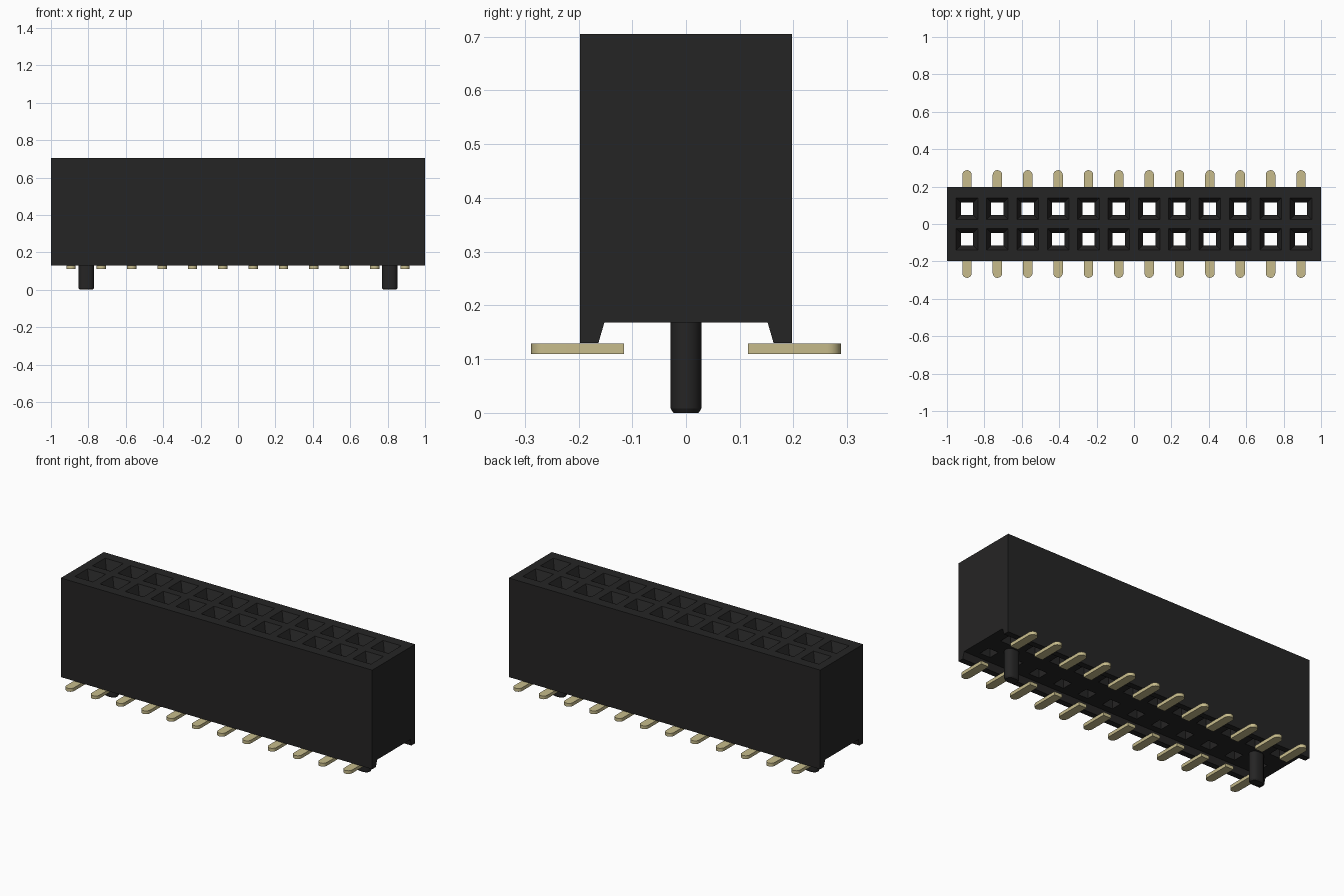
import bpy, bmesh, math
from mathutils import Matrix

if "Cube" in bpy.data.objects:
    bpy.data.objects.remove(bpy.data.objects["Cube"])

COLS, PITCH = 12, 0.1623
ROW_Y = 0.081
TOP, FOOT, UNDER = 0.705, 0.13, 0.168
XS = [(i - (COLS - 1) / 2) * PITCH for i in range(COLS)]


def material(name, rgb, rough):
    m = bpy.data.materials.new(name)
    m.use_nodes = True
    m.diffuse_color = (*rgb, 1)
    bsdf = m.node_tree.nodes["Principled BSDF"]
    bsdf.inputs["Base Color"].default_value = (*rgb, 1)
    bsdf.inputs["Roughness"].default_value = rough
    return m


black = material("black plastic", (0.0185, 0.018, 0.018), 0.6)
gold = material("pale gold metal", (0.57, 0.50, 0.26), 0.45)


def make_object(name, bm, mat=None):
    bmesh.ops.recalc_face_normals(bm, faces=bm.faces)
    mesh = bpy.data.meshes.new(name)
    bm.to_mesh(mesh)
    bm.free()
    ob = bpy.data.objects.new(name, mesh)
    bpy.context.collection.objects.link(ob)
    if mat:
        mesh.materials.append(mat)
    return ob


def loft(bm, rings):
    """Skin a closed solid through rings of matching points."""
    loops = [[bm.verts.new(p) for p in ring] for ring in rings]
    n = len(loops[0])
    for a, b in zip(loops, loops[1:]):
        for i in range(n):
            j = (i + 1) % n
            bm.faces.new((a[i], a[j], b[j], b[i]))
    bm.faces.new(loops[0])
    bm.faces.new(loops[-1])


def square(x, y, z, h):
    return [(x - h, y - h, z), (x + h, y - h, z), (x + h, y + h, z), (x - h, y + h, z)]


def smooth(ob):
    bpy.ops.object.select_all(action='DESELECT')
    ob.select_set(True)
    bpy.context.view_layer.objects.active = ob
    bpy.ops.object.shade_smooth_by_angle(angle=math.radians(30))


# Housing: end profile with two feet along the long edges, run along x
half = [(0.197, TOP), (0.197, FOOT), (0.163, FOOT), (0.152, UNDER)]
profile = half + [(-y, z) for y, z in reversed(half)]
bm = bmesh.new()
loft(bm, [[(x, y, z) for y, z in profile] for x in (-1, 1)])
housing = make_object("housing", bm, black)

# Socket holes: square funnel mouths leading into straight through holes
bm = bmesh.new()
for x in XS:
    for y in (-ROW_Y, ROW_Y):
        loft(bm, [square(x, y, UNDER - 0.03, 0.033), square(x, y, TOP - 0.05, 0.033),
                  square(x, y, TOP, 0.058), square(x, y, TOP + 0.03, 0.058)])
cutter = make_object("socket_cutter", bm)
cutter.hide_render = True

mod = housing.modifiers.new("sockets", 'BOOLEAN')
mod.operation = 'DIFFERENCE'
mod.solver = 'EXACT'
mod.object = cutter
bpy.context.view_layer.objects.active = housing
housing.select_set(True)
bpy.ops.object.modifier_apply(modifier=mod.name)
bpy.data.objects.remove(cutter)

# Solder tails: flat strips with a rounded outer end
W, INNER, OUTER = 0.025, 0.115, 0.288
outline = [(-W, INNER), (W, INNER)]
outline += [(W * math.cos(a), OUTER - W + W * math.sin(a))
            for a in (math.pi * k / 10 for k in range(11))]
for side, label in ((-1, "front"), (1, "back")):
    bm = bmesh.new()
    for x in XS:
        loft(bm, [[(x + u, side * v, z) for u, v in outline] for z in (0.11, 0.129)])
    smooth(make_object(label + "_solder_tails", bm, gold))

# Locating pegs: rounded-end posts with a small chamfer at the tip
def peg_ring(x, z, inset):
    r, shift = 0.0285 - inset, 0.0125
    pts = []
    for k in range(16):
        a = -math.pi / 2 + math.pi * (k % 8) / 7 + (math.pi if k > 7 else 0)
        pts.append((x + (shift if k < 8 else -shift) + r * math.cos(a), r * math.sin(a), z))
    return pts


for x, label in ((-0.8115, "right"), (0.8115, "left")):
    bm = bmesh.new()
    loft(bm, [peg_ring(x, 0, 0.005), peg_ring(x, 0.008, 0), peg_ring(x, UNDER + 0.004, 0)])
    smooth(make_object(label + "_locating_peg", bm, black))
